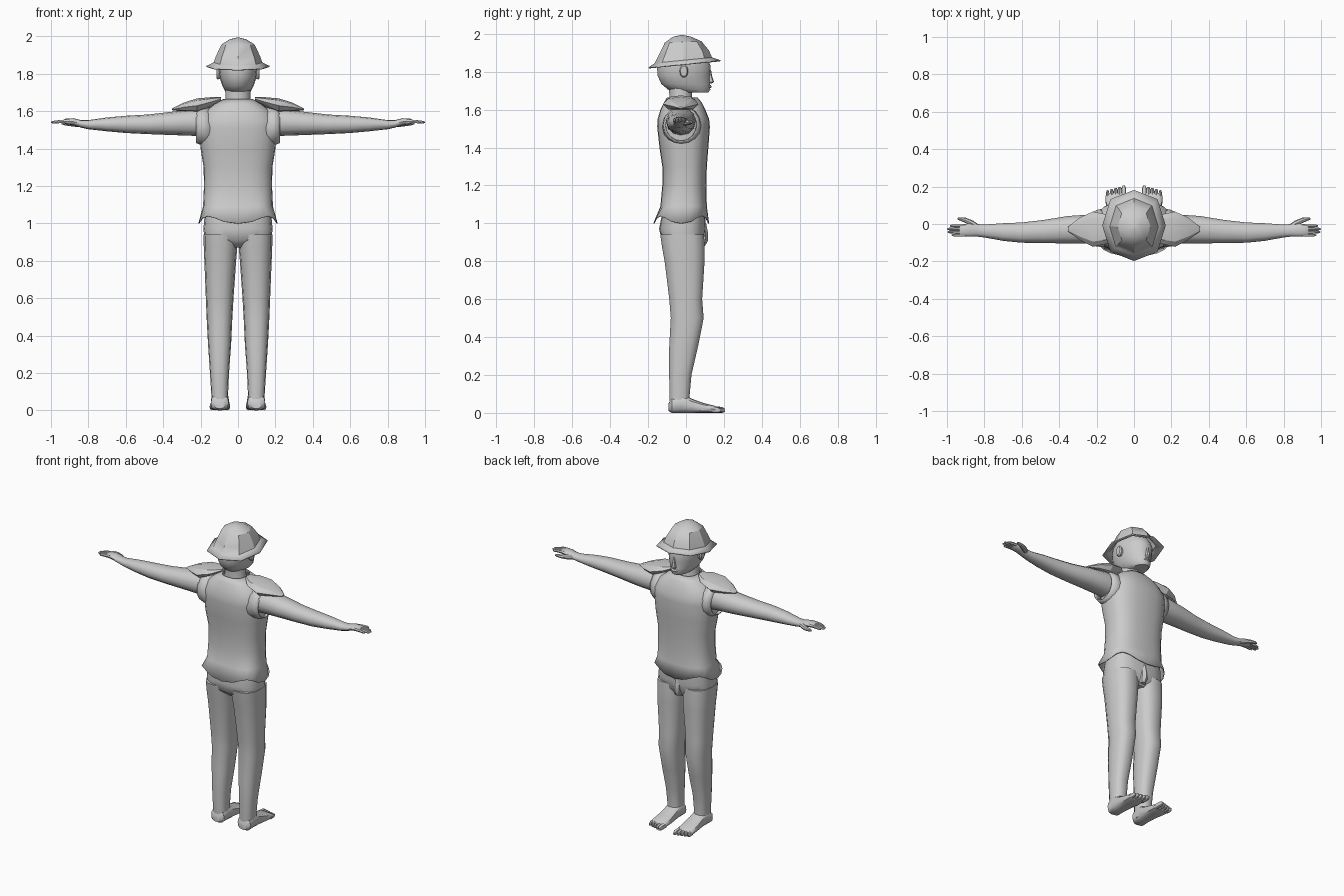
import bpy, bmesh, math

grey = bpy.data.materials.new("light grey")
grey.diffuse_color = (0.6, 0.6, 0.6, 1)


def ring(axis, pos, a0, a1, b0, b1, n=12, p=2.0, taper=0.0):
    """Superellipse section across an axis; a and b are its limits in the other two directions."""
    pts = []
    for i in range(n):
        t = 2 * math.pi * i / n
        c, s = math.cos(t), math.sin(t)
        u = math.copysign(abs(c) ** (2 / p), c) * (1 - taper * max(0, s))
        v = math.copysign(abs(s) ** (2 / p), s)
        a = (a0 + a1) / 2 + u * (a1 - a0) / 2
        b = (b0 + b1) / 2 + v * (b1 - b0) / 2
        pts.append({'x': (pos, a, b), 'y': (a, pos, b), 'z': (a, b, pos)}[axis])
    return pts


def loft(name, rings, caps=(True, True), mirror=False, thick=0, angle=40):
    """Skin the rings into one object, optionally mirrored or thickened."""
    bm = bmesh.new()
    loops = [[bm.verts.new(c) for c in r] for r in rings]
    for lo, hi in zip(loops, loops[1:]):
        n = len(lo)
        for i in range(n):
            j = (i + 1) % n
            bm.faces.new((lo[i], lo[j], hi[j], hi[i]))
    if caps[0]:
        bm.faces.new(loops[0][::-1])
    if caps[1]:
        bm.faces.new(loops[-1])
    bmesh.ops.recalc_face_normals(bm, faces=bm.faces)
    me = bpy.data.meshes.new(name)
    bm.to_mesh(me)
    bm.free()
    me.materials.append(grey)
    ob = bpy.data.objects.new(name, me)
    bpy.context.collection.objects.link(ob)
    bpy.ops.object.select_all(action='DESELECT')
    ob.select_set(True)
    bpy.context.view_layer.objects.active = ob
    bpy.ops.object.shade_smooth_by_angle(angle=math.radians(angle))
    if thick:
        m = ob.modifiers.new("thickness", 'SOLIDIFY')
        m.thickness, m.offset = thick, -1
    if mirror:
        ob.modifiers.new("mirror", 'MIRROR')
    return ob


def rings(axis, table, **kw):
    return [ring(axis, *row, **kw) for row in table]


# Legs and pelvis
loft("leg", rings('z', [
    (0.02, 0.05, 0.14, -0.085, 0.02), (0.09, 0.053, 0.143, -0.088, 0.02),
    (0.2, 0.048, 0.15, -0.09, 0.03), (0.35, 0.037, 0.16, -0.09, 0.065),
    (0.5, 0.03, 0.168, -0.082, 0.095), (0.6, 0.024, 0.172, -0.09, 0.087),
    (0.8, 0.01, 0.18, -0.115, 0.1), (0.87, 0.004, 0.183, -0.128, 0.1),
    (0.94, 0.0, 0.184, -0.138, 0.098)], p=2.5, n=14), mirror=True)
loft("pelvis", rings('z', [
    (0.87, -0.07, 0.07, -0.08, 0.07), (0.91, -0.178, 0.178, -0.128, 0.095),
    (0.97, -0.185, 0.185, -0.142, 0.103), (1.08, -0.175, 0.175, -0.12, 0.1)],
    p=2.7, n=20))
loft("crotch", rings('z', [
    (0.88, -0.02, 0.02, 0.06, 0.1), (0.91, -0.032, 0.032, 0.03, 0.117),
    (0.95, -0.028, 0.028, 0.03, 0.116), (1.0, -0.02, 0.02, 0.03, 0.106)], n=8))

# Feet and toes
loft("foot", rings('y', [
    (-0.092, 0.07, 0.125, 0.01, 0.05), (-0.075, 0.05, 0.145, 0, 0.08),
    (-0.02, 0.048, 0.145, 0, 0.1), (0.03, 0.046, 0.145, 0, 0.075),
    (0.09, 0.042, 0.15, 0, 0.053), (0.15, 0.042, 0.153, 0, 0.038),
    (0.165, 0.05, 0.145, 0.005, 0.028)], p=2.8), mirror=True)
for i in range(5):
    x, w = 0.055 + i * 0.0215, 0.012 - 0.0008 * i
    tip = 0.205 - 0.006 * i
    loft("toe", rings('y', [
        (0.14, x - w, x + w, 0, 0.034), (tip - 0.015, x - w, x + w, 0, 0.032),
        (tip, x - w / 2, x + w / 2, 0.005, 0.022)], n=8, p=2.5), mirror=True)

# Vest with a scalloped flared hem
vest = rings('z', [
    (1.02, -0.212, 0.212, -0.172, 0.122), (1.09, -0.187, 0.187, -0.135, 0.11),
    (1.2, -0.182, 0.182, -0.125, 0.107), (1.3, -0.184, 0.184, -0.125, 0.11),
    (1.4, -0.2, 0.2, -0.14, 0.118), (1.51, -0.208, 0.208, -0.152, 0.126),
    (1.55, -0.205, 0.205, -0.15, 0.122), (1.6, -0.175, 0.175, -0.135, 0.102),
    (1.635, -0.13, 0.13, -0.118, 0.085), (1.665, -0.078, 0.078, -0.1, 0.06)],
    n=24, p=2.6)
vest[0] = [(x, y, z - 0.02 * math.cos(8 * math.pi * i / 24))
           for i, (x, y, z) in enumerate(vest[0])]
loft("vest", vest, caps=(False, False), thick=0.006)
loft("armhole", rings('x', [
    (0.15, -0.125, 0.085, 1.4, 1.62), (0.2, -0.12, 0.075, 1.42, 1.62),
    (0.225, -0.112, 0.06, 1.43, 1.61)], n=16), caps=(False, False),
    mirror=True, thick=0.006)

# Arms and hands
loft("arm", rings('x', [
    (0.13, -0.1, 0.05, 1.46, 1.61), (0.24, -0.105, 0.05, 1.468, 1.61),
    (0.35, -0.104, 0.043, 1.472, 1.597), (0.48, -0.102, 0.022, 1.477, 1.582),
    (0.6, -0.1, 0.008, 1.483, 1.575), (0.7, -0.09, 0.004, 1.492, 1.566),
    (0.8, -0.072, -0.003, 1.503, 1.552), (0.84, -0.067, 0.0, 1.512, 1.552),
    (0.88, -0.068, 0.003, 1.525, 1.562), (0.92, -0.066, -0.002, 1.53, 1.56),
    (0.932, -0.06, -0.008, 1.536, 1.555)], p=2.2), mirror=True)
for i in range(4):
    y, tip = -0.01 - i * 0.0165, (0.985, 1.0, 0.997, 0.975)[i]
    loft("finger", rings('x', [
        (0.9, y - 0.008, y + 0.008, 1.535, 1.557),
        (0.95, y - 0.008, y + 0.008, 1.535, 1.554),
        (tip - 0.012, y - 0.007, y + 0.007, 1.533, 1.549),
        (tip, y - 0.003, y + 0.003, 1.536, 1.544)], n=6), mirror=True)
loft("thumb", rings('x', [
    (0.82, -0.04, -0.01, 1.515, 1.545), (0.86, -0.02, 0.018, 1.515, 1.548),
    (0.9, 0.005, 0.034, 1.52, 1.545), (0.93, 0.018, 0.036, 1.525, 1.543),
    (0.943, 0.024, 0.033, 1.53, 1.538)], n=8), mirror=True)

# Shoulder guards
loft("shoulder_guard", rings('x', [
    (0.09, -0.05, 0.0, 1.655, 1.675), (0.14, -0.105, 0.05, 1.625, 1.675),
    (0.22, -0.122, 0.066, 1.59, 1.668), (0.29, -0.085, 0.035, 1.597, 1.645),
    (0.352, -0.04, -0.015, 1.605, 1.614)], n=8), mirror=True, angle=30)

# Head, neck, nose, lips and ears
loft("neck", rings('z', [
    (1.62, -0.08, 0.08, -0.095, 0.045), (1.67, -0.066, 0.066, -0.088, 0.032),
    (1.76, -0.068, 0.068, -0.1, 0.04)], n=14))
loft("head", rings('z', [
    (1.69, -0.05, 0.05, -0.03, 0.118), (1.705, -0.068, 0.068, -0.095, 0.13),
    (1.735, -0.084, 0.084, -0.132, 0.127), (1.78, -0.098, 0.098, -0.152, 0.127),
    (1.83, -0.104, 0.104, -0.155, 0.132), (1.87, -0.1, 0.1, -0.145, 0.115),
    (1.93, -0.07, 0.07, -0.1, 0.07)], n=18, p=2.2, taper=0.15))
loft("nose", rings('z', [
    (1.737, -0.014, 0.014, 0.105, 0.134), (1.746, -0.017, 0.017, 0.105, 0.148),
    (1.78, -0.01, 0.01, 0.105, 0.137), (1.81, -0.008, 0.008, 0.105, 0.132)], n=8))
loft("lips", rings('z', [
    (1.714, -0.02, 0.02, 0.1, 0.13), (1.72, -0.026, 0.026, 0.1, 0.135),
    (1.73, -0.018, 0.018, 0.1, 0.13)], n=8))
loft("ear", rings('x', [
    (0.085, -0.025, 0.01, 1.775, 1.83), (0.108, -0.034, 0.012, 1.768, 1.838),
    (0.116, -0.03, 0.006, 1.775, 1.832)], n=10), mirror=True)

# Eight-sided helmet, tilted so the front brim sits higher
hat = rings('z', [
    (1.842, -0.17, 0.17, -0.198, 0.182), (1.862, -0.13, 0.13, -0.165, 0.137),
    (1.9, -0.116, 0.116, -0.145, 0.122), (1.957, -0.088, 0.088, -0.112, 0.082),
    (1.984, -0.045, 0.045, -0.07, 0.028), (1.993, -0.008, 0.008, -0.03, -0.014)],
    n=8, p=2.3)
hat = [[(x, y, z + 0.1 * y * min(1, (1.993 - z) / 0.1)) for x, y, z in r] for r in hat]
loft("helmet", hat, caps=(False, True), thick=0.006, angle=30)
